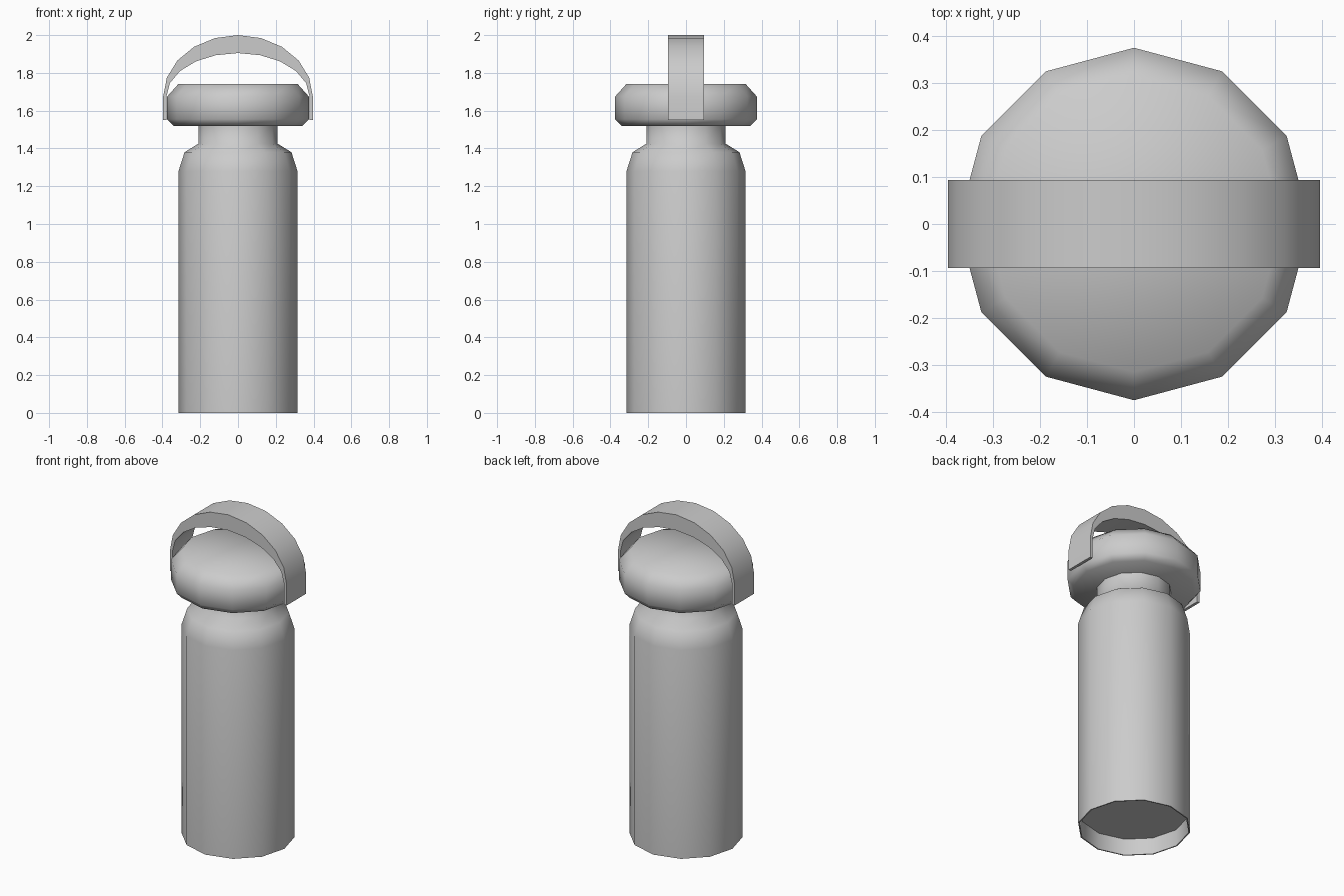
import bpy, bmesh, math

if "Cube" in bpy.data.objects:
    bpy.data.objects.remove(bpy.data.objects["Cube"])

SIDES = 12


def finish(name, bm, angle):
    bmesh.ops.recalc_face_normals(bm, faces=bm.faces)
    mesh = bpy.data.meshes.new(name)
    bm.to_mesh(mesh)
    bm.free()
    obj = bpy.data.objects.new(name, mesh)
    bpy.context.collection.objects.link(obj)
    bpy.ops.object.select_all(action='DESELECT')
    obj.select_set(True)
    bpy.context.view_layer.objects.active = obj
    bpy.ops.object.shade_smooth_by_angle(angle=math.radians(angle))
    return obj


def lathe(name, profile, angle=60):
    """Turn (radius, z) points around z and cap both ends."""
    bm = bmesh.new()
    rings = []
    for r, z in profile:
        rings.append([bm.verts.new((r * math.cos(2 * math.pi * i / SIDES),
                                    r * math.sin(2 * math.pi * i / SIDES), z))
                      for i in range(SIDES)])
    for a, b in zip(rings, rings[1:]):
        for i in range(SIDES):
            j = (i + 1) % SIDES
            bm.faces.new((a[i], a[j], b[j], b[i]))
    bm.faces.new(rings[0][::-1])
    bm.faces.new(rings[-1])
    return finish(name, bm, angle)


# Bottle body: recessed base, straight wall, rounded shoulder and neck
lathe("bottle_body", [(0.305, 0.10), (0.308, 0.0), (0.315, 0.0), (0.315, 1.28),
                      (0.283, 1.38), (0.21, 1.425), (0.21, 1.53)])

# Wide lid with bevelled rims
lathe("lid", [(0.342, 1.52), (0.375, 1.555), (0.375, 1.675), (0.315, 1.742)])

# Carry strap: arch between two ellipses, thick on top and thin at the ends
SPRING = 1.675
arc = [math.radians(18 * i) for i in range(11)]


def arch(rx, rz):
    pts = [(rx * math.cos(a), SPRING + rz * math.sin(a)) for a in arc]
    return [(rx, 1.55)] + pts + [(-rx, 1.55)]


bm = bmesh.new()
sections = []
for (xo, zo), (xi, zi) in zip(arch(0.396, 0.325), arch(0.379, 0.23)):
    sections.append([bm.verts.new(p) for p in ((xo, -0.094, zo), (xo, 0.094, zo),
                                               (xi, 0.094, zi), (xi, -0.094, zi))])
for a, b in zip(sections, sections[1:]):
    for i in range(4):
        j = (i + 1) % 4
        bm.faces.new((a[i], a[j], b[j], b[i]))
bm.faces.new(sections[0])
bm.faces.new(sections[-1][::-1])
finish("carry_strap", bm, 40)
